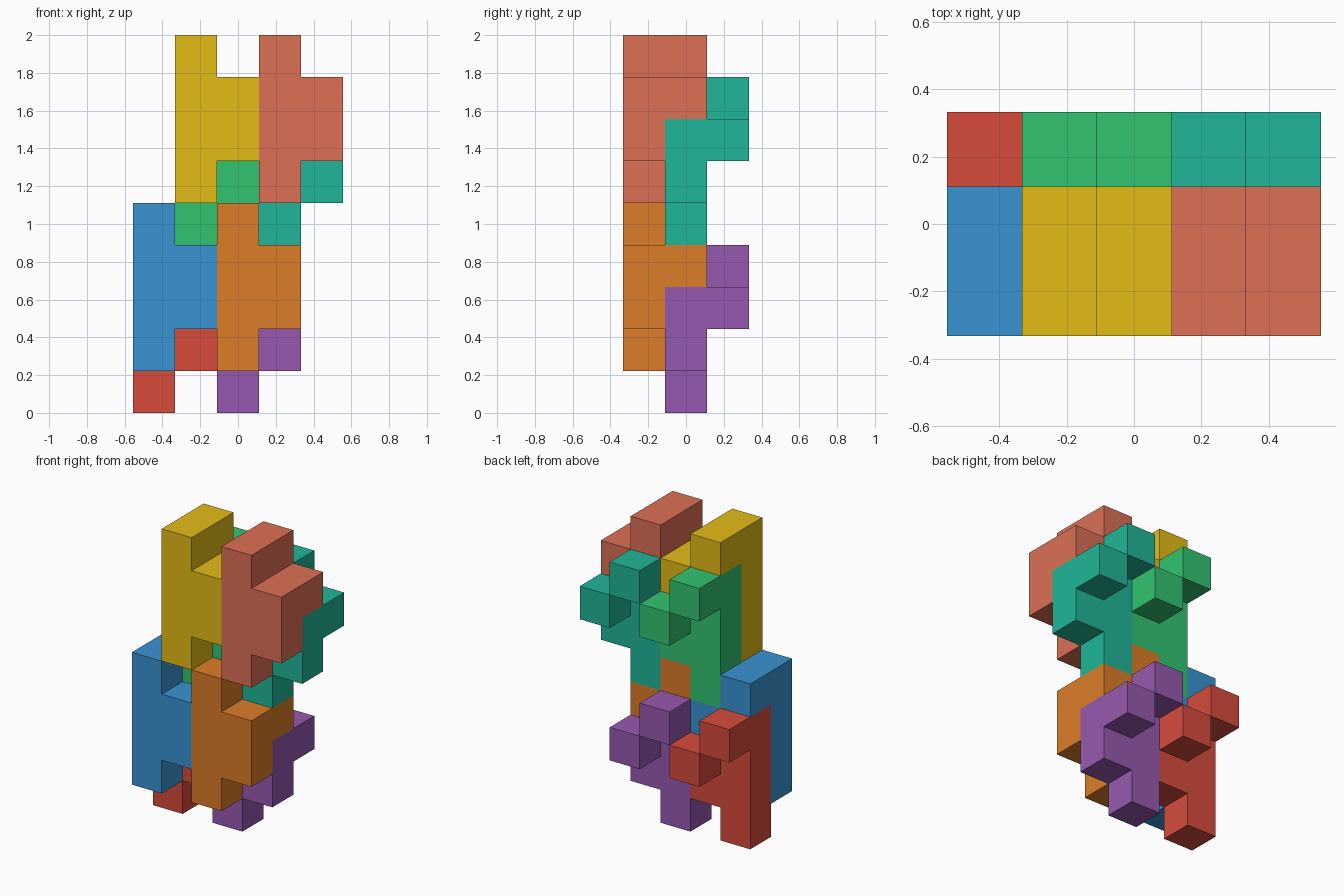
import bpy, bmesh
from mathutils import Vector

if "Cube" in bpy.data.objects:
    bpy.data.objects.remove(bpy.data.objects["Cube"])

U = 2 / 9                              # edge of one cube cell
ORIGIN = Vector((-2.5, -1.5, 0))       # corner of the 5 x 3 x 9 cell grid

# Every block has the same eight cells: an upright slab with a stepped back
CELLS = {(0, 0, 0), (0, 0, 1), (0, 0, 2), (0, 0, 3), (1, 0, 1), (1, 0, 2),
         (0, 1, 3), (1, 1, 2)}

# name: grid position, sRGB colour
BLOCKS = {
    "red_block":    ((0, 1, 0), (215, 76, 60)),
    "purple_block": ((2, 1, 0), (150, 89, 175)),
    "blue_block":   ((0, 0, 1), (56, 148, 212)),
    "orange_block": ((2, 0, 1), (220, 125, 40)),
    "green_block":  ((1, 1, 4), (50, 196, 113)),
    "teal_block":   ((3, 1, 4), (32, 182, 152)),
    "yellow_block": ((1, 0, 5), (228, 188, 22)),
    "salmon_block": ((3, 0, 5), (220, 112, 85)),
}


def linear(c):
    c /= 255
    return c / 12.92 if c <= 0.04045 else ((c + 0.055) / 1.055) ** 2.4


def add_block(name, pos, rgb):
    bm = bmesh.new()
    # Outer skin: one square wherever a cell has no neighbour
    for cell in CELLS:
        for axis in range(3):
            for side in (0, 1):
                n = list(cell)
                n[axis] += 2 * side - 1
                if tuple(n) in CELLS:
                    continue
                corners = []
                for a, b in ((0, 0), (1, 0), (1, 1), (0, 1)):
                    p = Vector(cell)
                    p[axis] += side
                    p[(axis + 1) % 3] += a
                    p[(axis + 2) % 3] += b
                    corners.append(bm.verts.new((p + Vector(pos) + ORIGIN) * U))
                bm.faces.new(corners if side else corners[::-1])
    bmesh.ops.remove_doubles(bm, verts=bm.verts, dist=1e-4)
    # Merge coplanar squares into clean flat faces
    bmesh.ops.dissolve_limit(bm, angle_limit=0.01, verts=bm.verts, edges=bm.edges)
    mesh = bpy.data.meshes.new(name)
    bm.to_mesh(mesh)
    bm.free()
    mat = bpy.data.materials.new(name + "_colour")
    mat.diffuse_color = (*[linear(c) for c in rgb], 1)
    mat.use_nodes = True
    mat.node_tree.nodes["Principled BSDF"].inputs["Base Color"].default_value = mat.diffuse_color
    mesh.materials.append(mat)
    bpy.context.collection.objects.link(bpy.data.objects.new(name, mesh))


for name, (pos, rgb) in BLOCKS.items():
    add_block(name, pos, rgb)
